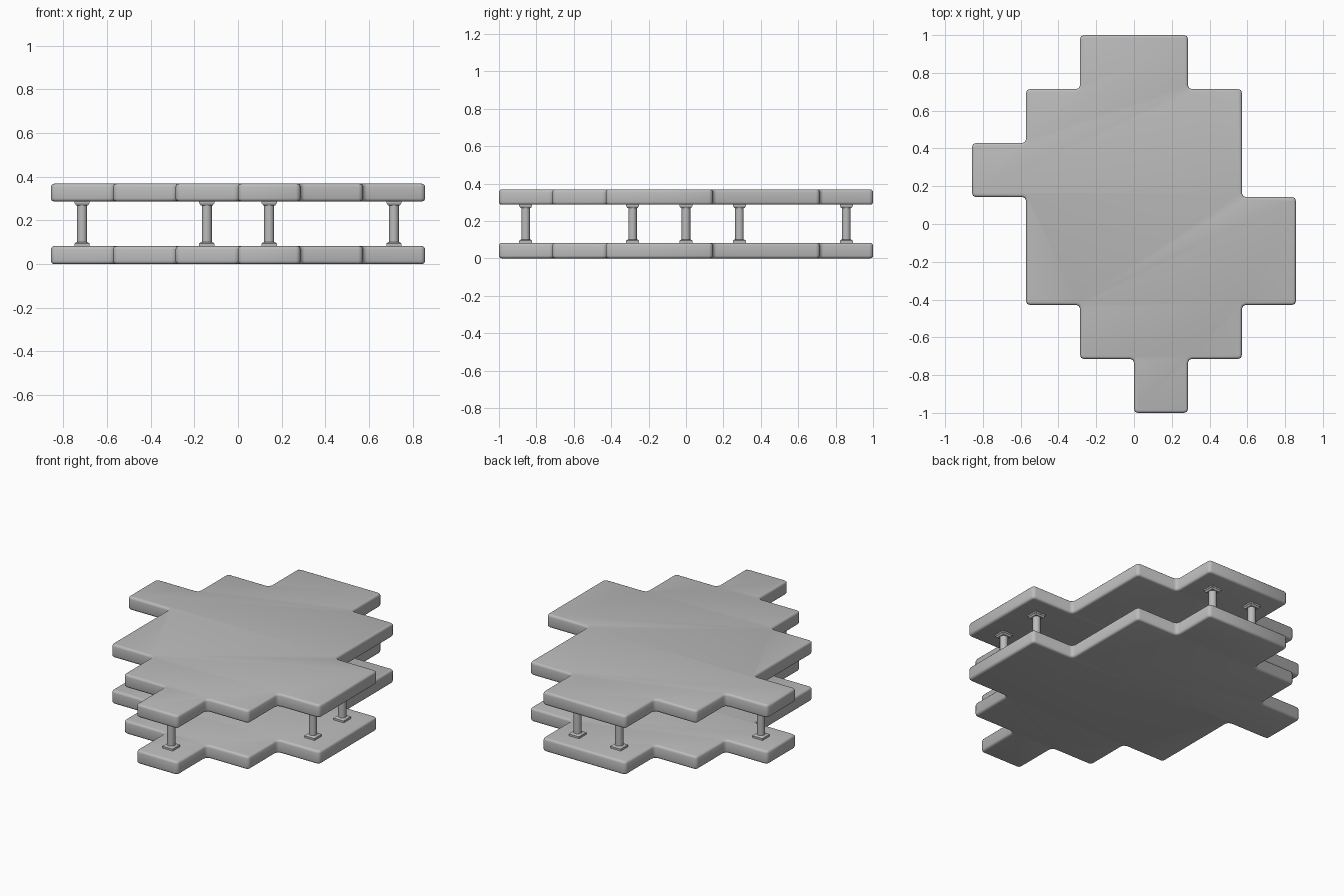
import bpy, bmesh, math

if "Cube" in bpy.data.objects:
    bpy.data.objects.remove(bpy.data.objects["Cube"])

U = 2 / 7  # size of one grid cell

grey = bpy.data.materials.new("grey")
grey.diffuse_color = (0.5, 0.5, 0.5, 1)
grey.use_nodes = True
grey.node_tree.nodes["Principled BSDF"].inputs["Base Color"].default_value = grey.diffuse_color


def finish(bm, name):
    bmesh.ops.recalc_face_normals(bm, faces=bm.faces)
    me = bpy.data.meshes.new(name)
    bm.to_mesh(me)
    bm.free()
    me.materials.append(grey)
    ob = bpy.data.objects.new(name, me)
    bpy.context.collection.objects.link(ob)
    bpy.ops.object.select_all(action='DESELECT')
    ob.select_set(True)
    bpy.context.view_layer.objects.active = ob
    bpy.ops.object.shade_smooth_by_angle(angle=math.radians(50))
    return ob


# Stepped outline: (y0, y1, x_left, x_right) in cells from the centre
ROWS = [(-3.5, -2.5, 0, 1), (-2.5, -1.5, -1, 2), (-1.5, 0.5, -2, 3),
        (0.5, 1.5, -3, 2), (1.5, 2.5, -2, 2), (2.5, 3.5, -1, 1)]


def slab(name, z0, z1):
    right = [(r[3], y) for r in ROWS for y in r[:2]]
    left = [(r[2], y) for r in ROWS for y in r[:2]]
    pts = right + left[::-1]
    # drop points lying on a straight run
    n = len(pts)
    pts = [p for i, p in enumerate(pts)
           if not (pts[i - 1][0] == p[0] == pts[(i + 1) % n][0]) and p != pts[i - 1]]
    n = len(pts)
    pts = [p for i, p in enumerate(pts) if not (pts[i - 1][0] == p[0] == pts[(i + 1) % n][0])]
    bm = bmesh.new()
    base = bm.faces.new([bm.verts.new((x * U, y * U, z0)) for x, y in pts])
    ext = bmesh.ops.extrude_face_region(bm, geom=[base], use_keep_orig=True)
    for v in ext['geom']:
        if isinstance(v, bmesh.types.BMVert):
            v.co.z = z1
    bmesh.ops.recalc_face_normals(bm, faces=bm.faces)
    # vertical corners, then rims
    vert = [e for e in bm.edges if abs(e.verts[0].co.z - e.verts[1].co.z) > 0.01]
    bmesh.ops.bevel(bm, geom=vert, offset=0.02, segments=2, profile=0.5, affect='EDGES')
    rim = [e for e in bm.edges if len(e.link_faces) == 2 and e.calc_face_angle() > 1.2
           and abs(e.verts[0].co.z - e.verts[1].co.z) < 0.001]
    bmesh.ops.bevel(bm, geom=rim, offset=0.014, segments=3, profile=0.5, affect='EDGES')
    return finish(bm, name)


def frustum(bm, x, y, z0, z1, r0, r1, sides, turn=0.0):
    rings = [[bm.verts.new((x + r * math.cos(turn + math.tau * i / sides),
                            y + r * math.sin(turn + math.tau * i / sides), z))
              for i in range(sides)] for r, z in ((r0, z0), (r1, z1))]
    bm.faces.new(rings[0][::-1])
    bm.faces.new(rings[1])
    for i in range(sides):
        j = (i + 1) % sides
        bm.faces.new((rings[0][i], rings[0][j], rings[1][j], rings[1][i]))


slab("lower_slab", 0.0, 0.082)
slab("upper_slab", 0.287, 0.368)

# Columns with square feet and caps
S = math.sqrt(2)
SPOTS = [(-2.5, 1), (-0.5, 3), (0.5, 3), (0.5, -3), (2.5, 0), (2.5, -1)]
for k, (cx, cy) in enumerate(SPOTS, 1):
    x, y = cx * U, cy * U
    bm = bmesh.new()
    frustum(bm, x, y, 0.085, 0.285, 0.023, 0.023, 24)
    q = math.pi / 4
    frustum(bm, x, y, 0.08, 0.094, 0.035 * S, 0.035 * S, 4, q)
    frustum(bm, x, y, 0.094, 0.1, 0.035 * S, 0.027 * S, 4, q)
    frustum(bm, x, y, 0.278, 0.29, 0.035 * S, 0.035 * S, 4, q)
    frustum(bm, x, y, 0.268, 0.278, 0.027 * S, 0.033 * S, 4, q)
    finish(bm, f"column_{k}")
